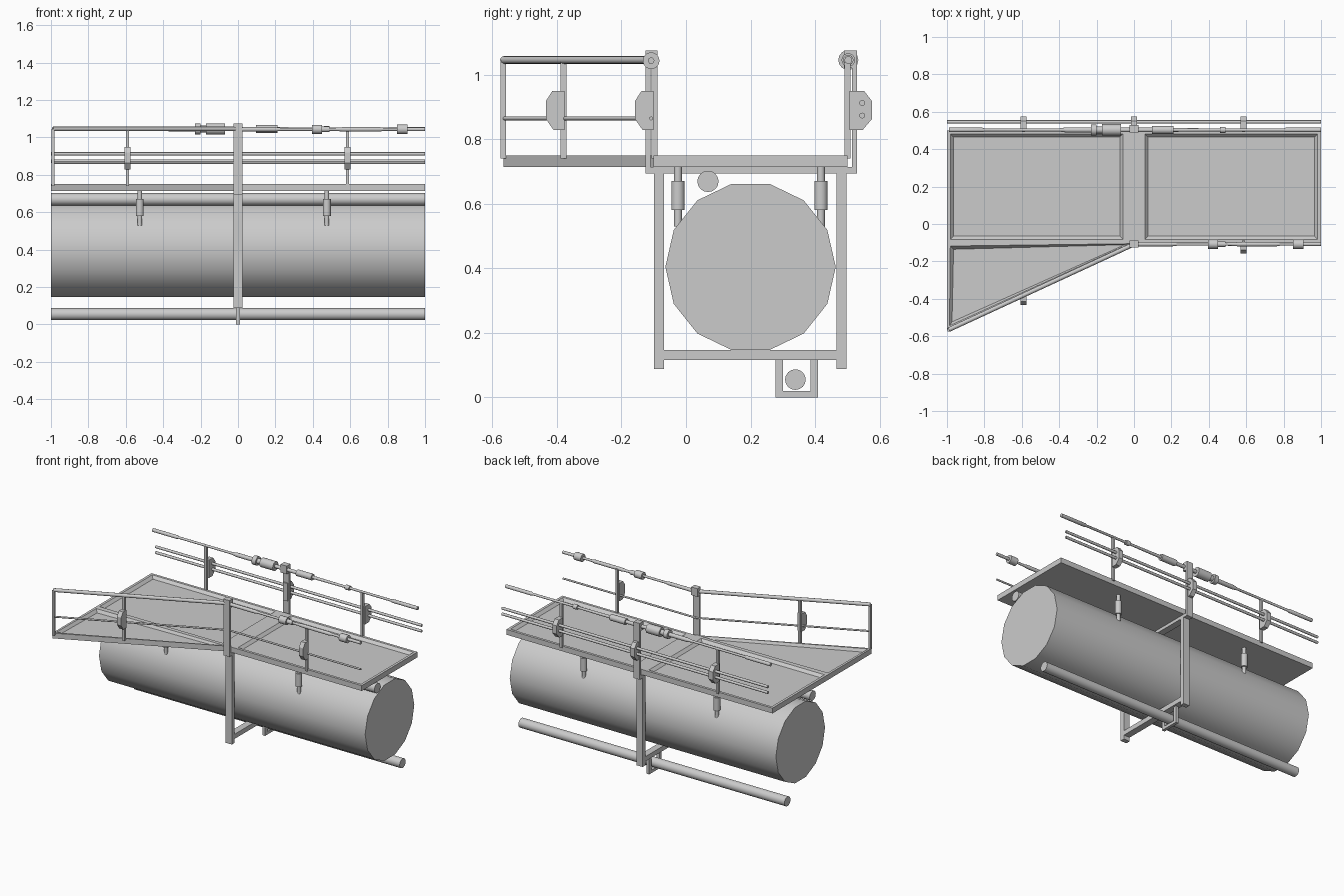
import bpy, bmesh, math
from mathutils import Vector

if "Cube" in bpy.data.objects:
    bpy.data.objects.remove(bpy.data.objects["Cube"])


def finish(bm, name, smooth=False):
    bmesh.ops.recalc_face_normals(bm, faces=bm.faces)
    me = bpy.data.meshes.new(name)
    bm.to_mesh(me)
    bm.free()
    ob = bpy.data.objects.new(name, me)
    bpy.context.collection.objects.link(ob)
    if smooth:
        bpy.ops.object.select_all(action='DESELECT')
        ob.select_set(True)
        bpy.context.view_layer.objects.active = ob
        bpy.ops.object.shade_smooth_by_angle(angle=math.radians(40))
    return ob


def box(name, x, y, z):
    bm = bmesh.new()
    bmesh.ops.create_cube(bm, size=1)
    for v in bm.verts:
        for i, (a, b) in enumerate((x, y, z)):
            v.co[i] = (a + b) / 2 + v.co[i] * (b - a)
    return finish(bm, name)


def turned(name, start, direction, profile, sides=14):
    """Solid of revolution; profile holds (distance along axis, radius)."""
    d = Vector(direction).normalized()
    side = d.cross(Vector((0, 0, 1)))
    if side.length < 1e-4:
        side = Vector((1, 0, 0))
    side.normalize()
    up = side.cross(d)
    bm = bmesh.new()
    rings = []
    for t, r in profile:
        c = Vector(start) + d * t
        rings.append([bm.verts.new(c + r * (math.cos(a) * side + math.sin(a) * up))
                      for a in (2 * math.pi * k / sides for k in range(sides))])
    for a, b in zip(rings, rings[1:]):
        for k in range(sides):
            j = (k + 1) % sides
            bm.faces.new((a[k], a[j], b[j], b[k]))
    bm.faces.new(rings[0])
    bm.faces.new(rings[-1])
    return finish(bm, name, True)


def rod(name, a, b, r, sides=12):
    d = Vector(b) - Vector(a)
    return turned(name, a, d, [(0, r), (d.length, r)], sides)


def prism(name, pts, offset, tray=False):
    """Extruded outline; a tray gets a rim and a sunken, sloped floor."""
    bm = bmesh.new()
    f = bm.faces.new([bm.verts.new(p) for p in pts])
    new = bmesh.ops.extrude_face_region(bm, geom=[f], use_keep_orig=True)['geom']
    bmesh.ops.translate(bm, vec=offset, verts=[v for v in new if isinstance(v, bmesh.types.BMVert)])
    bmesh.ops.recalc_face_normals(bm, faces=bm.faces)
    if tray:
        top = max(bm.faces, key=lambda q: q.calc_center_median().z)
        bmesh.ops.inset_region(bm, faces=[top], thickness=0.025)
        bmesh.ops.inset_region(bm, faces=[top], thickness=0.025)
        for v in top.verts:
            v.co.z -= 0.018
    return finish(bm, name)


# Main tank and long pipes
rod("tank", (-1, 0.2, 0.404), (1, 0.2, 0.404), 0.264, 14)
rod("upper_pipe", (-1, 0.068, 0.669), (1, 0.068, 0.669), 0.033, 16)
rod("lower_pipe", (-1, 0.339, 0.055), (1, 0.339, 0.055), 0.032, 16)

# Support frame around the tank
W = (-0.023, 0.023)
box("front_frame_post", W, (-0.099, -0.068), (0.088, 0.695))
box("back_frame_post", W, (0.467, 0.498), (0.088, 0.695))
box("frame_bottom_beam", W, (-0.068, 0.467), (0.115, 0.147))
box("frame_top_beam", W, (-0.125, 0.53), (0.693, 0.714))
for side, plate, cap in (("front", (-0.125, -0.11), (-0.125, -0.088)),
                         ("back", (0.515, 0.53), (0.49, 0.53))):
    box(side + "_upper_post", W, plate, (0.693, 1.074))
    box(side + "_upper_post_head", W, cap, (1.02, 1.075))

# Bracket carrying the lower pipe
N = (-0.01, 0.01)
box("pipe_bracket_left", N, (0.277, 0.3), (0, 0.115))
box("pipe_bracket_right", N, (0.386, 0.409), (0, 0.115))
box("pipe_bracket_base", N, (0.3, 0.386), (0, 0.02))

# Walkway deck: two trays, centre strip and triangular side tray
Z0, H = 0.714, (0, 0, 0.036)
for name, a, b in (("deck_left", -1, -0.04), ("deck_right", 0.04, 1)):
    prism(name, [(a, -0.1, Z0), (b, -0.1, Z0), (b, 0.5, Z0), (a, 0.5, Z0)], H, True)
box("deck_centre", (-0.04, 0.04), (-0.1, 0.5), (Z0, 0.75))
prism("deck_side_wing", [(-1, -0.1, Z0), (-1, -0.565, Z0), (0, -0.1, Z0)], H, True)

# Damper struts between deck and tank
for x in (-0.525, 0.475):
    for y in (-0.025, 0.418):
        turned("damper_strut", (x, y, 0.53), (0, 0, 1),
               [(0, 0.0125), (0.05, 0.0125), (0.05, 0.021), (0.14, 0.021),
                (0.14, 0.0125), (0.19, 0.0125)])

# Handrail uprights
for x, y in ((-0.59, 0.5), (0.585, 0.5), (0.585, -0.098), (-0.59, -0.38), (-0.988, -0.566)):
    box("rail_upright", (x - 0.008, x + 0.008), (y - 0.009, y + 0.009), (0.74, 1.045))

# Slanted rail along the wing
rod("wing_top_rail", (-0.99, -0.565, 1.045), (0, -0.108, 1.045), 0.012)
rod("wing_mid_rail", (-0.99, -0.565, 0.864), (0, -0.108, 0.864), 0.006)
rod("front_mid_rail", (0, -0.108, 0.864), (1, -0.108, 0.864), 0.006)

# Cables on the back side
for z in (0.912, 0.873):
    rod("back_cable", (-1, 0.546, z), (1, 0.546, z), 0.009)

# Stepped top rails with couplings
turned("front_top_rail", (0, -0.108, 1.043), (1, 0, 0),
       [(0, 0.012), (0.2, 0.012), (0.23, 0.008), (0.395, 0.008), (0.395, 0.025), (0.45, 0.025),
        (0.45, 0.015), (0.49, 0.015), (0.49, 0.008), (0.53, 0.009), (0.56, 0.012), (0.76, 0.012),
        (0.78, 0.008), (0.85, 0.008), (0.85, 0.026), (0.905, 0.026), (0.905, 0.01), (1, 0.01)])
turned("back_top_rail", (-1, 0.503, 1.045), (1, 0, 0),
       [(0.01, 0.012), (0.19, 0.012), (0.2, 0.008), (0.6, 0.008), (0.64, 0.014), (0.77, 0.014),
        (0.77, 0.03), (0.8, 0.03), (0.8, 0.018), (0.83, 0.018), (0.83, 0.031), (0.93, 0.031),
        (0.93, 0.012), (1.095, 0.012), (1.095, 0.021), (1.21, 0.021), (1.21, 0.01), (1.46, 0.008),
        (1.46, 0.016), (1.49, 0.016), (1.49, 0.008), (1.8, 0.008), (1.81, 0.012), (2, 0.012)])

# Chamfered clamp blocks on the uprights
outline = [(0, 0.828), (0.041, 0.828), (0.07, 0.862), (0.07, 0.918), (0.046, 0.949), (0, 0.949)]
for x, y, s in ((-0.59, 0.506, 1), (0, 0.506, 1), (0.585, 0.506, 1),
                (0.585, -0.1, -0.83), (-0.59, -0.376, -0.83)):
    prism("clamp_block", [(x - 0.016, y + s * u, z) for u, z in outline], (0.032, 0, 0))
